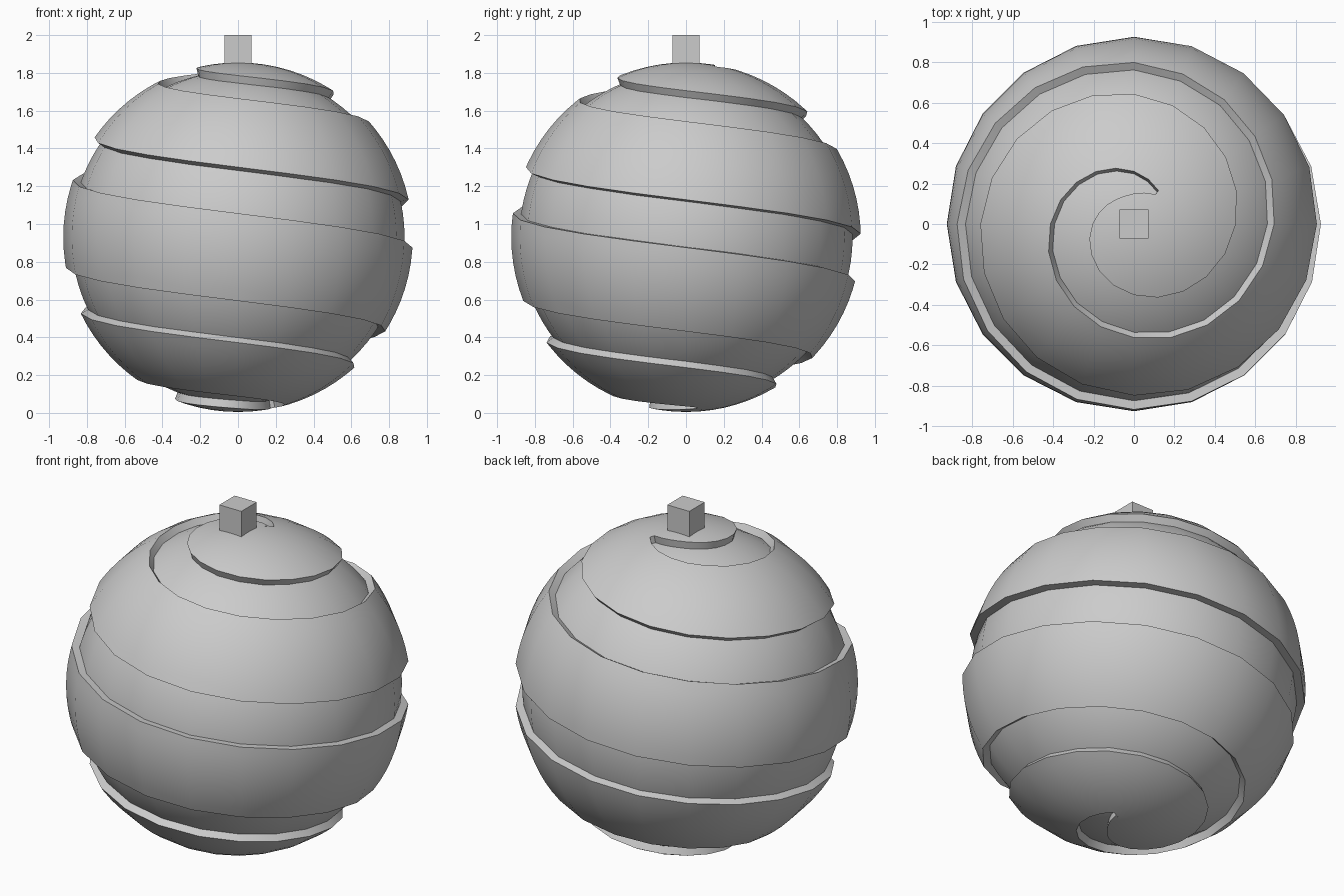
import bpy, bmesh, math

if "Cube" in bpy.data.objects:
    bpy.data.objects.remove(bpy.data.objects["Cube"], do_unlink=True)

CENTRE = 0.93      # height of the ball's centre
OUTER = 0.925      # radius of the raised ribbon
INNER = 0.882      # radius of the groove floor
STEP = 18          # degrees per column
START, END = 54, 1458
ROWS = 42

grey = bpy.data.materials.new("plain_grey")
grey.use_nodes = True
grey.diffuse_color = (0.6, 0.6, 0.6, 1)
grey.node_tree.nodes["Principled BSDF"].inputs["Base Color"].default_value = (0.6, 0.6, 0.6, 1)


def add_object(name, bm):
    mesh = bpy.data.meshes.new(name)
    bm.to_mesh(mesh)
    bm.free()
    mesh.materials.append(grey)
    obj = bpy.data.objects.new(name, mesh)
    bpy.context.collection.objects.link(obj)
    return obj


def smooth(obj):
    bpy.ops.object.select_all(action="DESELECT")
    obj.select_set(True)
    bpy.context.view_layer.objects.active = obj
    bpy.ops.object.shade_smooth_by_angle(angle=math.radians(30))


# Spiral groove edges: polar angle in degrees for a running azimuth
def ease(x):
    return math.hypot(x, 9.333) - x


def lower_edge(az):
    a = 36.5 + (az - 270) * 0.1265
    return a + ease(a) - ease(180 - a)


def upper_edge(az):
    return 180 - lower_edge(START + END - az)


def point(az, polar):
    a, p = math.radians(az), math.radians(polar)
    return (OUTER * math.sin(p) * math.cos(a),
            OUTER * math.sin(p) * math.sin(a),
            CENTRE + OUTER * math.cos(p))


# Raised ribbon winding from the top cap to the bottom cap
bm = bmesh.new()
for az in range(START, END + 360, STEP):
    columns = []
    for a in (az, az + STEP):
        top = 0 if az < START + 360 else lower_edge(a - 360)
        bottom = 180 if az >= END else upper_edge(a)
        columns.append([bm.verts.new(point(a, min(max(j * 180 / ROWS, top), bottom)))
                        for j in range(ROWS + 1)])
    left, right = columns
    for j in range(ROWS):
        bm.faces.new((left[j], left[j + 1], right[j + 1], right[j]))
bmesh.ops.remove_doubles(bm, verts=bm.verts[:], dist=0.003)
ribbon = add_object("spiral_ribbon", bm)
solid = ribbon.modifiers.new("thickness", "SOLIDIFY")
solid.thickness = 0.06
solid.offset = -1
bpy.context.view_layer.objects.active = ribbon
bpy.ops.object.modifier_apply(modifier=solid.name)
smooth(ribbon)

# Groove floor
bm = bmesh.new()
bmesh.ops.create_uvsphere(bm, u_segments=360 // STEP, v_segments=ROWS, radius=INNER)
bmesh.ops.translate(bm, verts=bm.verts, vec=(0, 0, CENTRE))
smooth(add_object("inner_ball", bm))

# Square cap on top
bm = bmesh.new()
bmesh.ops.create_cube(bm, size=1)
bmesh.ops.scale(bm, verts=bm.verts, vec=(0.144, 0.144, 0.16))
bmesh.ops.translate(bm, verts=bm.verts, vec=(0, 0, 1.92))
add_object("hanger_block", bm)
